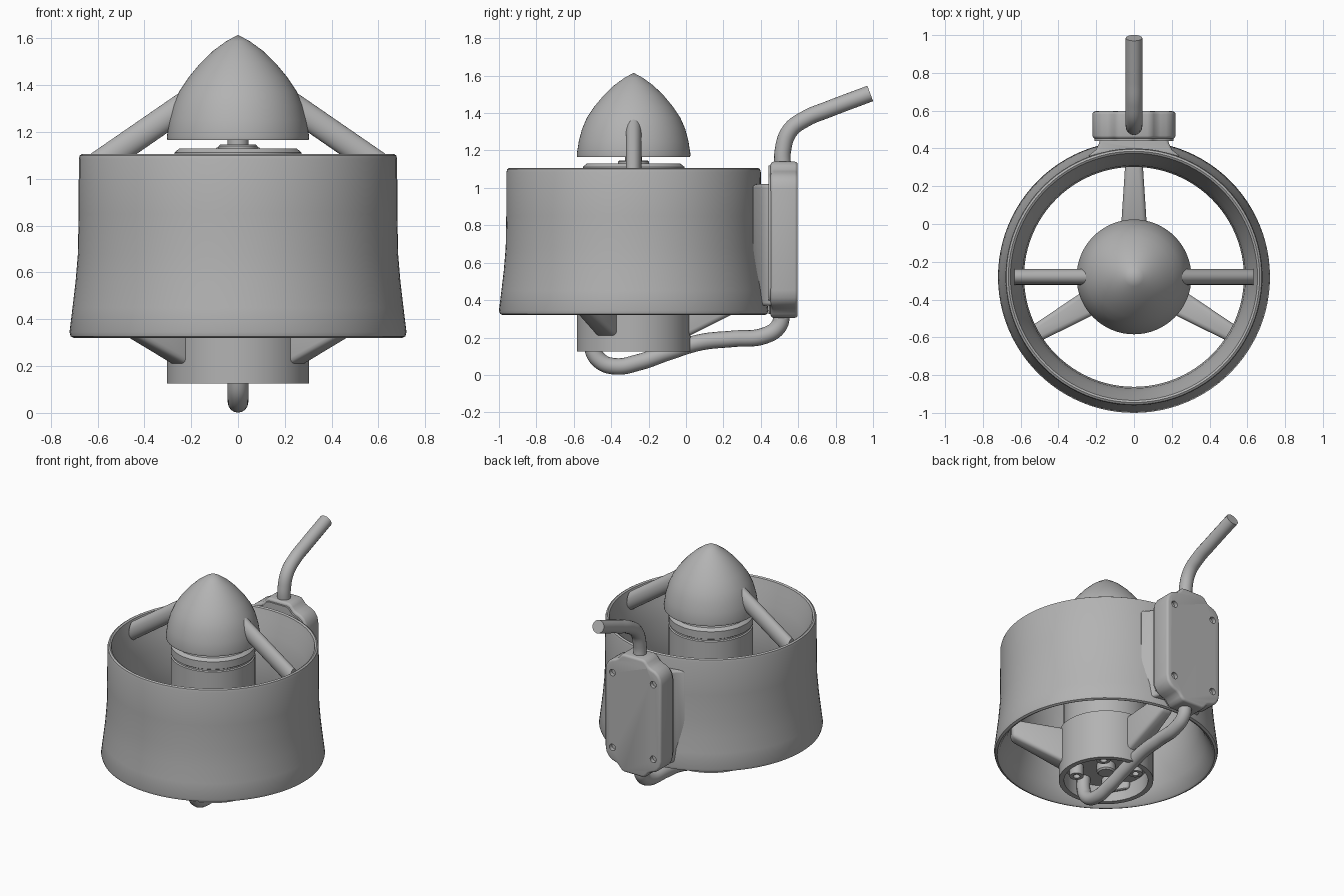
import bpy, bmesh
from math import sin, cos, pi, radians
from mathutils import Vector, Matrix

if "Cube" in bpy.data.objects:
    bpy.data.objects.remove(bpy.data.objects["Cube"])

AXIS_Y = -0.28   # duct axis position
grey = bpy.data.materials.new("plain_grey")
grey.use_nodes = True
grey.diffuse_color = (0.45, 0.45, 0.45, 1)
grey.node_tree.nodes["Principled BSDF"].inputs["Base Color"].default_value = (0.45, 0.45, 0.45, 1)


def activate(ob):
    bpy.ops.object.select_all(action='DESELECT')
    ob.select_set(True)
    bpy.context.view_layer.objects.active = ob


def finish(ob, angle=35):
    activate(ob)
    bpy.ops.object.shade_smooth_by_angle(angle=radians(angle))
    return ob


def loft(name, rings, loop=False, bevel=0, angle=35):
    """Skin equal-length rings of points; cap the ends unless looped."""
    bm = bmesh.new()
    vs = [[bm.verts.new(p) for p in r] for r in rings]
    n = len(vs[0])
    pairs = list(zip(vs, vs[1:])) + ([(vs[-1], vs[0])] if loop else [])
    for a, b in pairs:
        for i in range(n):
            j = (i + 1) % n
            bm.faces.new((a[i], a[j], b[j], b[i]))
    if not loop:
        bm.faces.new(vs[0][::-1])
        bm.faces.new(vs[-1])
    bmesh.ops.remove_doubles(bm, verts=bm.verts, dist=1e-5)
    bmesh.ops.recalc_face_normals(bm, faces=bm.faces)
    me = bpy.data.meshes.new(name)
    bm.to_mesh(me)
    bm.free()
    me.materials.append(grey)
    ob = bpy.data.objects.new(name, me)
    bpy.context.collection.objects.link(ob)
    if bevel:
        activate(ob)
        mod = ob.modifiers.new("Bevel", 'BEVEL')
        mod.width, mod.segments, mod.limit_method = bevel, 3, 'ANGLE'
        mod.angle_limit = radians(50)
        bpy.ops.object.modifier_apply(modifier="Bevel")
    return finish(ob, angle)


def lathe(name, profile, loop=False, segs=64, x=0, y=AXIS_Y):
    rings = [[(x + r * cos(2 * pi * i / segs), y + r * sin(2 * pi * i / segs), z)
              for i in range(segs)] for r, z in profile]
    return loft(name, rings, loop)


def tube(name, points, radius):
    cu = bpy.data.curves.new(name, 'CURVE')
    cu.dimensions = '3D'
    cu.bevel_depth, cu.bevel_resolution = radius, 6
    cu.use_fill_caps = True
    sp = cu.splines.new('BEZIER')
    sp.bezier_points.add(len(points) - 1)
    for bp, (y, z) in zip(sp.bezier_points, points):
        bp.co = (0, y, z)
        bp.handle_left_type = bp.handle_right_type = 'AUTO'
    cu.materials.append(grey)
    ob = bpy.data.objects.new(name, cu)
    bpy.context.collection.objects.link(ob)
    activate(ob)
    bpy.ops.object.convert(target='MESH')
    return finish(bpy.context.object, 50)


# Flared duct ring with rounded lips
lathe("duct", [(0.70, 0.32), (0.715, 0.327), (0.72, 0.345), (0.707, 0.45), (0.694, 0.56),
               (0.684, 0.68), (0.681, 0.85), (0.68, 1.085), (0.676, 1.1), (0.665, 1.107),
               (0.654, 1.1), (0.64, 1.05), (0.61, 0.95), (0.59, 0.85), (0.582, 0.72),
               (0.585, 0.6), (0.605, 0.5), (0.64, 0.41), (0.685, 0.328)], loop=True, segs=96)

# Nose cone, shaft, washer and motor
lathe("nose_cone", [(0.0, 1.19), (0.28, 1.19), (0.285, 1.165), (0.302, 1.165), (0.304, 1.18),
                    (0.293, 1.25), (0.276, 1.315), (0.25, 1.375), (0.21, 1.435),
                    (0.16, 1.495), (0.105, 1.548), (0.05, 1.588), (0.0, 1.615)])
lathe("shaft", [(0.045, 1.1), (0.045, 1.2)], segs=32)
lathe("washer", [(0.083, 1.12), (0.083, 1.14), (0.075, 1.147), (0.04, 1.147)], segs=32)
lathe("motor", [(0.272, 0.4), (0.272, 1.04), (0.264, 1.045), (0.264, 1.055), (0.272, 1.06),
                (0.272, 1.112), (0.25, 1.13), (0.0, 1.13)])

# Hub cup, open underneath, with bosses inside
lathe("hub", [(0.0, 0.48), (0.272, 0.48), (0.304, 0.47), (0.304, 0.125), (0.27, 0.125),
              (0.27, 0.24), (0.0, 0.24)])
lathe("hub_centre_boss", [(0.0, 0.18), (0.05, 0.18), (0.06, 0.19), (0.06, 0.25)], segs=32)
for k in range(4):
    a = pi / 4 + k * pi / 2
    lathe(f"hub_screw_{k + 1}", [(0.0, 0.19), (0.022, 0.19), (0.022, 0.165), (0.045, 0.165),
                                 (0.045, 0.25)], segs=24,
          x=0.19 * cos(a), y=AXIS_Y + 0.19 * sin(a))

# Three tapering struts from hub to duct
for k in range(3):
    turn = Matrix.Translation((0, AXIS_Y, 0)) @ Matrix.Rotation(radians(90 + 120 * k), 4, 'Z')
    rings = [[turn @ Vector((r, s * w, z)) for s, z in
              ((-1, lo), (1, lo), (1, hi), (-1, hi))]
             for r, w, lo, hi in ((0.24, 0.07, 0.18, 0.45), (0.62, 0.045, 0.37, 0.5))]
    loft(f"strut_{k + 1}", rings, bevel=0.025)

# Rounded stays from nose cone down to the duct lip
for name, s in (("left_stay", 1), ("right_stay", -1)):
    rings = []
    for x, z in ((0.2, 1.335), (0.632, 1.037)):
        rings.append([(s * x, AXIS_Y + 0.042 * cos(t), z + 0.068 * sin(t))
                      for t in (2 * pi * i / 24 for i in range(24))])
    loft(name, rings)

# Mounting pad blending the box into the duct
half = [(0.18, 0.465), (0.182, 0.435), (0.2, 0.395), (0.25, 0.355)]
outline = half + [(0, 0.385)] + [(-x, y) for x, y in reversed(half)]
loft("mount_pad", [[(x, y, z) for x, y in outline] for z in (0.37, 1.02)], bevel=0.02)

# Junction box with shouldered ends
MID_Z = 0.7225
corner = [(0.07, 0.4175), (0.09, 0.412), (0.105, 0.396), (0.12, 0.378), (0.14, 0.367),
          (0.17, 0.357), (0.195, 0.338), (0.213, 0.31), (0.22, 0.27)]
right = corner + [(x, -z) for x, z in reversed(corner)]
outline = right + [(-x, z) for x, z in reversed(right)]


def plate(name, y0, y1, scale=1.0, bevel=0):
    return loft(name, [[(x * scale, y, MID_Z + z * scale) for x, z in outline]
                       for y in (y0, y1)], bevel=bevel)


box = plate("junction_box", 0.452, 0.597, bevel=0.016)
plate("box_gasket", 0.44, 0.46, 0.95)

# Sunken screw holes in the box cover
for sx in (-1, 1):
    for sz in (-1, 1):
        bpy.ops.mesh.primitive_cylinder_add(
            vertices=24, radius=0.023, depth=0.06,
            location=(sx * 0.16, 0.6, MID_Z + sz * 0.265), rotation=(pi / 2, 0, 0))
        cutter = bpy.context.object
        cutter.hide_render = True
        cutter.data.materials.append(grey)
        activate(box)
        mod = box.modifiers.new("Hole", 'BOOLEAN')
        mod.object, mod.operation, mod.solver = cutter, 'DIFFERENCE', 'EXACT'
        bpy.ops.object.modifier_apply(modifier="Hole")
        bpy.data.objects.remove(cutter)
finish(box)

# Cables above and below the box
tube("upper_cable", [(0.518, 1.1), (0.518, 1.2), (0.555, 1.305), (0.64, 1.37),
                     (0.76, 1.42), (0.985, 1.505)], 0.044)
tube("lower_cable", [(0.515, 0.34), (0.495, 0.26), (0.42, 0.21), (0.25, 0.193), (0.08, 0.175),
                     (-0.1, 0.12), (-0.25, 0.068), (-0.38, 0.046), (-0.46, 0.075),
                     (-0.5, 0.14), (-0.505, 0.25)], 0.044)
